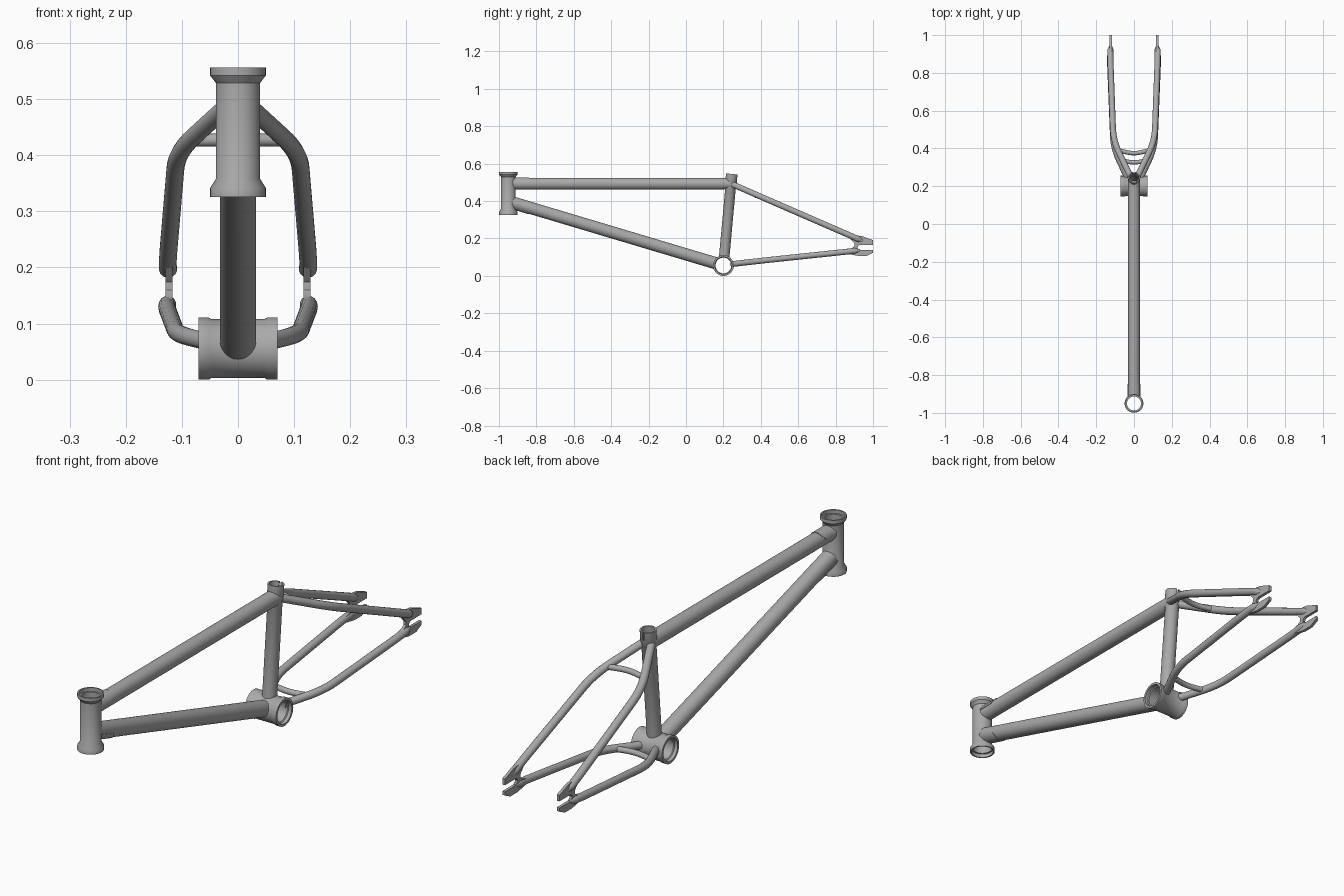
import bpy, bmesh, math
from mathutils import Vector, Matrix

if "Cube" in bpy.data.objects:
    bpy.data.objects.remove(bpy.data.objects["Cube"], do_unlink=True)

GREY = (0.4, 0.4, 0.4, 1)
metal = bpy.data.materials.new("plain grey metal")
metal.use_nodes = True
metal.diffuse_color = GREY
metal.node_tree.nodes["Principled BSDF"].inputs["Base Color"].default_value = GREY


def finish(ob, angle=35):
    """Give the part its colour and smooth shading with sharp edges."""
    ob.data.materials.clear()
    ob.data.materials.append(metal)
    bpy.ops.object.select_all(action='DESELECT')
    ob.select_set(True)
    bpy.context.view_layer.objects.active = ob
    bpy.ops.object.shade_smooth_by_angle(angle=math.radians(angle))
    return ob


def from_bmesh(name, bm):
    bmesh.ops.recalc_face_normals(bm, faces=bm.faces)
    me = bpy.data.meshes.new(name)
    bm.to_mesh(me)
    bm.free()
    ob = bpy.data.objects.new(name, me)
    bpy.context.collection.objects.link(ob)
    return ob


def frame_at(p, q):
    d = Vector(q) - Vector(p)
    return Matrix.Translation(p) @ d.to_track_quat('Z', 'Y').to_matrix().to_4x4()


def lathe(name, p, q, profile, sides=48):
    """Spin a closed (radius, height) profile about the axis from p towards q."""
    bm = bmesh.new()
    vs = [bm.verts.new((r, 0, h)) for r, h in profile]
    edges = [bm.edges.new((vs[i - 1], vs[i])) for i in range(len(vs))]
    bmesh.ops.spin(bm, geom=vs + edges, cent=(0, 0, 0), axis=(0, 0, 1),
                   angle=math.tau, steps=sides, use_merge=True)
    bmesh.ops.remove_doubles(bm, verts=bm.verts, dist=1e-5)
    bm.transform(frame_at(p, q))
    return finish(from_bmesh(name, bm))


def pipe(name, p, q, r, wall=0.004, start=0.0):
    length = (Vector(q) - Vector(p)).length
    return lathe(name, p, q, [(r - wall, start), (r, start), (r, length), (r - wall, length)])


def cutter(name, p, q, r):
    bm = bmesh.new()
    length = (Vector(q) - Vector(p)).length
    bmesh.ops.create_cone(bm, cap_ends=True, segments=48, radius1=r, radius2=r, depth=length,
                          matrix=frame_at(p, q) @ Matrix.Translation((0, 0, length / 2)))
    ob = from_bmesh(name, bm)
    ob.hide_render = True
    ob.display_type = 'WIRE'
    return ob


def cut(ob, *tools):
    """Apply boolean cuts to a part."""
    bpy.context.view_layer.objects.active = ob
    for tool in tools:
        mod = ob.modifiers.new("cut", 'BOOLEAN')
        mod.operation = 'DIFFERENCE'
        mod.solver = 'EXACT'
        mod.object = tool
        bpy.ops.object.modifier_apply(modifier=mod.name)
    finish(ob)


def rounded(points, bend, steps=8):
    """Path whose inner corners are replaced by smooth bends."""
    pts = [Vector(p) for p in points]
    path = [pts[0]]
    for a, b, c in zip(pts, pts[1:], pts[2:]):
        s = b + (a - b).normalized() * min(bend, (a - b).length / 2)
        e = b + (c - b).normalized() * min(bend, (c - b).length / 2)
        for i in range(steps + 1):
            t = i / steps
            path.append(s * (1 - t) ** 2 + b * 2 * t * (1 - t) + e * t * t)
    return path + [pts[-1]]


def tube(name, points, r, bend=0.08, tip=1.0):
    """Bent tube; the last point may be pinched by the factor tip."""
    path = rounded(points, bend)
    cu = bpy.data.curves.new(name, 'CURVE')
    cu.dimensions = '3D'
    cu.bevel_depth = r
    cu.bevel_resolution = 6
    cu.use_fill_caps = True
    sp = cu.splines.new('POLY')
    sp.points.add(len(path) - 1)
    for pt, co in zip(sp.points, path):
        pt.co = (*co, 1)
    sp.points[-1].radius = tip
    ob = bpy.data.objects.new(name, cu)
    bpy.context.collection.objects.link(ob)
    bpy.ops.object.select_all(action='DESELECT')
    ob.select_set(True)
    bpy.context.view_layer.objects.active = ob
    bpy.ops.object.convert(target='MESH')
    return finish(bpy.context.view_layer.objects.active)


# Main points of the frame
HEAD = Vector((0, -0.95, 0.326))
HEAD_TOP = Vector((0, -0.95, 0.556))
SHELL = Vector((0, 0.2, 0.0555))
SEAT_TOP = Vector((0, 0.245, 0.545))
DOWN_START = Vector((0, -0.95, 0.399))
TOP_START = Vector((0, -0.95, 0.493))
TOP_END = Vector((0, 0.24, 0.493))

# Head tube with flared bearing cups
lathe("head_tube", HEAD, HEAD_TOP, [
    (0.044, 0), (0.0495, 0), (0.0495, 0.016), (0.0395, 0.032), (0.0395, 0.203), (0.0495, 0.216),
    (0.0495, 0.23), (0.044, 0.23), (0.044, 0.215), (0.037, 0.215), (0.037, 0.015), (0.044, 0.015)])

# Bottom bracket shell with raised end rings
half = Vector((0.0705, 0, 0))
lathe("bottom_bracket_shell", SHELL - half, SHELL + half, [
    (0.046, 0), (0.0555, 0), (0.0555, 0.018), (0.0525, 0.023), (0.0525, 0.118), (0.0555, 0.123),
    (0.0555, 0.141), (0.046, 0.141), (0.046, 0.127), (0.042, 0.124), (0.042, 0.017), (0.046, 0.014)])

# Seat tube with clamp collar and rear slot
seat_len = (SEAT_TOP - SHELL).length
seat_tube = lathe("seat_tube", SHELL, SEAT_TOP, [
    (0.024, 0.043), (0.028, 0.043), (0.028, seat_len - 0.06), (0.031, seat_len - 0.055),
    (0.031, seat_len), (0.025, seat_len), (0.025, seat_len - 0.055)])
bm = bmesh.new()
bmesh.ops.create_cube(bm, size=1, matrix=Matrix.Translation((0, 0.275, 0.545))
                      @ Matrix.Diagonal((0.008, 0.04, 0.07, 1)))
slot = from_bmesh("slot_cutter", bm)
slot.hide_render = True
cut(seat_tube, slot)

# Top and down tubes, mitred at the head and seat tubes
up = Vector((0, 0, 0.1))
head_bore = cutter("head_bore_cutter", HEAD - up, HEAD_TOP + up, 0.038)
seat_bore = cutter("seat_bore_cutter", SHELL, SEAT_TOP + up, 0.026)
cut(pipe("top_tube", TOP_START, TOP_END, 0.031), head_bore, seat_bore)
down_end = SHELL + (DOWN_START - SHELL).normalized() * 0.042
cut(pipe("down_tube", DOWN_START, down_end, 0.0325), head_bore)


# Half-round reinforcing sleeves behind the head tube
def sleeve(name, p, q, r, length, side):
    axis = (Vector(q) - Vector(p)).normalized()
    bm = bmesh.new()
    bmesh.ops.create_cone(bm, cap_ends=True, segments=48, radius1=r, radius2=r, depth=length,
                          matrix=frame_at(p, q) @ Matrix.Translation((0, 0, length / 2)))
    outward = axis.cross(Vector((1, 0, 0))) * side
    planes = [(Vector(p) + outward * 0.006, outward),
              (Vector(p) + axis * (length - 0.022), outward * 0.8 - axis)]
    for co, no in planes:
        bmesh.ops.bisect_plane(bm, geom=bm.verts[:] + bm.edges[:] + bm.faces[:], dist=1e-6,
                               plane_co=co, plane_no=no, clear_inner=True)
        bmesh.ops.holes_fill(bm, edges=[e for e in bm.edges if e.is_boundary])
    cut(from_bmesh(name, bm), head_bore)


top_side = 1 if Vector((0, 1, 0)).cross(Vector((1, 0, 0))).z > 0 else -1
sleeve("top_tube_sleeve", TOP_START, TOP_END, 0.0335, 0.11, top_side)
sleeve("down_tube_sleeve", DOWN_START, SHELL, 0.035, 0.125, -top_side)

# Fork-end outline as (y, z) points, with the axle slot open to the rear
OUTLINE = [(0.865, 0.215), (0.9, 0.218), (0.945, 0.212), (0.975, 0.2), (1.0, 0.191), (1.0, 0.166),
           (0.93, 0.166), (0.921, 0.161), (0.917, 0.153), (0.921, 0.144), (0.93, 0.139),
           (1.0, 0.139), (1.0, 0.124), (0.965, 0.107), (0.92, 0.107), (0.865, 0.117),
           (0.865, 0.143), (0.888, 0.149), (0.9, 0.16), (0.9, 0.174), (0.888, 0.187)]

for side, label in ((1, "left"), (-1, "right")):
    # Seat stay and chain stay, pinched onto the fork end
    tube(label + "_seat_stay", [(side * 0.018, 0.25, 0.489), (side * 0.109, 0.44, 0.406),
                                (side * 0.126, 0.9, 0.206), (side * 0.123, 0.945, 0.187)],
         0.016, bend=0.075, tip=0.4)
    tube(label + "_chain_stay", [(side * 0.035, 0.243, 0.063), (side * 0.109, 0.4, 0.081),
                                 (side * 0.128, 0.875, 0.131), (side * 0.123, 0.93, 0.137)],
         0.0155, bend=0.07, tip=0.4)
    # Fork-end plate
    bm = bmesh.new()
    face = bm.faces.new([bm.verts.new((side * 0.123 - 0.006, y, z)) for y, z in OUTLINE])
    new = bmesh.ops.extrude_face_region(bm, geom=[face])["geom"]
    bmesh.ops.translate(bm, vec=(0.012, 0, 0),
                        verts=[v for v in new if isinstance(v, bmesh.types.BMVert)])
    finish(from_bmesh(label + "_fork_end", bm))

# Bowed bridges between the stays
tube("seat_stay_bridge", [(-0.08, 0.39, 0.427), (0, 0.37, 0.427), (0.08, 0.39, 0.427)], 0.0115)
tube("chain_stay_bridge", [(-0.08, 0.34, 0.073), (0, 0.322, 0.073), (0.08, 0.34, 0.073)], 0.0115)
